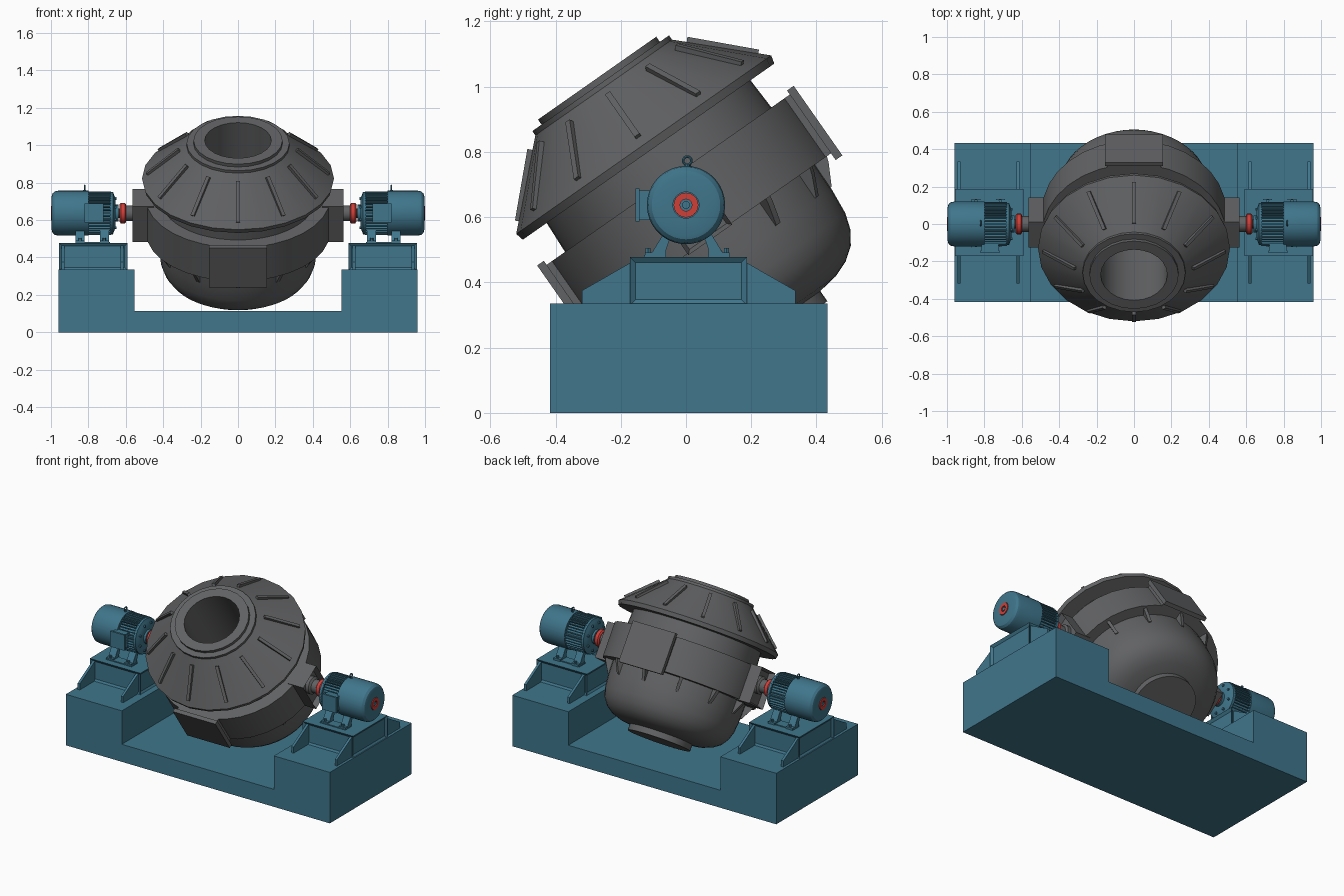
import bpy, bmesh, math
from mathutils import Matrix, Vector

if "Cube" in bpy.data.objects:
    bpy.data.objects.remove(bpy.data.objects["Cube"])

T, S = Matrix.Translation, Matrix.Diagonal
def rot(deg, axis): return Matrix.Rotation(math.radians(deg), 4, axis)

def material(name, rgb):
    m = bpy.data.materials.new(name)
    m.diffuse_color = (*rgb, 1)
    m.use_nodes = True
    m.node_tree.nodes["Principled BSDF"].inputs["Base Color"].default_value = m.diffuse_color
    return m
BLUE = material("machine blue", (0.05, 0.18, 0.26))
GREY = material("dark steel grey", (0.12, 0.122, 0.126))
RED = material("signal red", (0.62, 0.05, 0.04))

AXLE = 0.637
# vessel frame: local z is the tilted drum axis, slightly oval section
TILT = T((0, 0, AXLE)) @ rot(35, 'X')
OVAL = TILT @ S((1, 0.93, 1, 1))
# motor frame: local z runs along world +x
MOTOR = T((0, 0, AXLE)) @ rot(90, 'Y')

def box(bm, lo, hi, mat=Matrix()):
    lo, hi = Vector(lo), Vector(hi)
    size = hi - lo
    r = bmesh.ops.create_cube(bm, size=1, matrix=mat @ T((lo + hi) / 2) @ S((*size, 1)))
    return list({f for v in r['verts'] for f in v.link_faces})

def prism(bm, pts, half, mat=Matrix()):
    """Polygon in local x-z, thickened by half on either side in y."""
    a = [bm.verts.new(mat @ Vector((u, -half, v))) for u, v in pts]
    b = [bm.verts.new(mat @ Vector((u, half, v))) for u, v in pts]
    bm.faces.new(a)
    bm.faces.new(b[::-1])
    for i in range(len(pts)):
        j = (i + 1) % len(pts)
        bm.faces.new((a[j], a[i], b[i], b[j]))

def lathe(bm, prof, segs, mat=Matrix(), closed=False):
    """Revolve (radius, height) points around local z."""
    rings = []
    for r, z in prof:
        if r == 0:
            rings.append([bm.verts.new(mat @ Vector((0, 0, z)))] * segs)
        else:
            rings.append([bm.verts.new(mat @ Vector((r * math.cos(2 * math.pi * k / segs),
                          r * math.sin(2 * math.pi * k / segs), z))) for k in range(segs)])
    pairs = list(zip(rings, rings[1:])) + ([(rings[-1], rings[0])] if closed else [])
    for a, b in pairs:
        for k in range(segs):
            n = (k + 1) % segs
            bm.faces.new(list(dict.fromkeys((a[k], a[n], b[n], b[k]))))

def finish(bm, name, mat, mirror=False):
    bmesh.ops.recalc_face_normals(bm, faces=bm.faces)
    me = bpy.data.meshes.new(name)
    bm.to_mesh(me)
    bm.free()
    me.materials.append(mat)
    ob = bpy.data.objects.new(name, me)
    bpy.context.collection.objects.link(ob)
    bpy.ops.object.select_all(action='DESELECT')
    ob.select_set(True)
    bpy.context.view_layer.objects.active = ob
    bpy.ops.object.shade_smooth_by_angle(angle=math.radians(30))
    if mirror:
        ob.modifiers.new("Mirror", 'MIRROR')
    return ob

# U-shaped base
bm = bmesh.new()
prism(bm, [(-.96, 0), (.96, 0), (.96, .335), (.553, .335), (.553, .115),
           (-.553, .115), (-.553, .335), (-.96, .335)], .425, T((0, .008, 0)))
finish(bm, "base", BLUE)

# motor pedestals with recessed side panels and gussets
bm = bmesh.new()
faces = box(bm, (.59, -.172, .33), (.957, .187, .478))
bmesh.ops.recalc_face_normals(bm, faces=bm.faces)
sides = [f for f in faces if abs(f.normal.z) < .5]
bmesh.ops.inset_individual(bm, faces=sides, thickness=.024, depth=-.012)
for x in (.62, .935):
    for s in (-1, 1):
        prism(bm, [(.17 * s, .33), (.327 * s, .33), (.327 * s, .375), (.17 * s, .465)],
              .008, T((x, .008, 0)) @ rot(90, 'Z'))
finish(bm, "motor_pedestal", BLUE, True)

# vessel lid: cone with mouth flange and open throat
bm = bmesh.new()
lathe(bm, [(.178, .2), (.178, .475), (.238, .475), (.238, .456), (.275, .456), (.275, .44),
           (.513, .226), (.506, .2)], 24, OVAL, closed=True)
finish(bm, "lid_cone", GREY)

# lid ribs
bm = bmesh.new()
for k in range(12):
    prism(bm, [(.302, .40), (.471, .243), (.491, .262), (.322, .420)], .010,
          OVAL @ rot(30 * k, 'Z'))
finish(bm, "lid_ribs", GREY)

# drum with rounded bowl and bottom disc
bm = bmesh.new()
lathe(bm, [(0, -.1), (.178, -.1), (.178, .2), (.41, .2), (.425, -.1), (.423, -.22), (.415, -.30),
           (.398, -.35), (.368, -.392), (.325, -.422), (.27, -.442), (.2, -.452),
           (.2, -.49), (0, -.49)], 48, OVAL)
finish(bm, "drum_bowl", GREY)

# carrying ring round the drum
bm = bmesh.new()
lathe(bm, [(.40, -.125), (.492, -.125), (.492, .095), (.40, .095)], 32, OVAL, closed=True)
finish(bm, "carrying_ring", GREY)

# gussets under the ring
bm = bmesh.new()
for k in range(12):
    prism(bm, [(.41, -.12), (.475, -.12), (.465, -.145), (.428, -.21), (.41, -.21)], .010,
          OVAL @ rot(30 * k, 'Z'))
finish(bm, "ring_gussets", GREY)

# pads on the front and back of the ring
bm = bmesh.new()
for a in (0, 180):
    m = TILT @ rot(a, 'Z')
    box(bm, (-.145, .40, -.125), (.145, .46, .095), m)
    box(bm, (-.155, .455, -.15), (.155, .48, .11), m)
finish(bm, "ring_pads", GREY)

# side brackets holding the trunnions
bm = bmesh.new()
faces = box(bm, (.45, -.082, -.13), (.563, .082, .1), TILT)
bmesh.ops.recalc_face_normals(bm, faces=bm.faces)
outer = [f for f in faces if f.normal.x > .9]
bmesh.ops.inset_individual(bm, faces=outer, thickness=.018, depth=-.035)
finish(bm, "trunnion_bracket", GREY, True)

bm = bmesh.new()
lathe(bm, [(0, .5), (.055, .5), (.055, .55), (.042, .56), (.042, .60), (.025, .60),
           (.025, .655), (0, .655)], 24, MOTOR)
finish(bm, "trunnion_shaft", GREY, True)

# red couplings
bm = bmesh.new()
lathe(bm, [(0, .598), (.046, .598), (.055, .605), (.055, .626), (.046, .634), (0, .634)], 24, MOTOR)
finish(bm, "coupling", RED, True)

# motor body, end bell and fan cover
bm = bmesh.new()
lathe(bm, [(0, .64), (.045, .64), (.045, .655), (.08, .655), (.095, .662), (.113, .668), (.113, .685),
           (.1, .685), (.1, .80), (.12, .80), (.12, .96), (.116, .98), (.105, .992),
           (.09, .996), (.04, .996), (.04, .99), (0, .99)], 36, MOTOR)
finish(bm, "motor_body", BLUE, True)

# cooling fins
bm = bmesh.new()
for k in range(40):
    prism(bm, [(.095, .68), (.117, .68), (.117, .805), (.095, .805)], .0028, MOTOR @ rot(9 * k, 'Z'))
finish(bm, "cooling_fins", BLUE, True)

# end bell bolts
bm = bmesh.new()
for k in range(8):
    lathe(bm, [(0, .65), (.008, .65), (.008, .67), (0, .67)], 6,
          MOTOR @ rot(45 * k + 22.5, 'Z') @ T((.085, 0, 0)))
finish(bm, "end_bell_bolts", BLUE, True)

# red ring on the fan cover with blue centre
bm = bmesh.new()
lathe(bm, [(.018, .988), (.038, .988), (.038, 1.0), (.018, 1.0)], 24, MOTOR, closed=True)
finish(bm, "fan_cover_ring", RED, True)
bm = bmesh.new()
lathe(bm, [(0, .985), (.012, .985), (.012, .998), (0, .998)], 16, MOTOR)
finish(bm, "fan_cover_centre", BLUE, True)

# terminal box on the front of each motor
bm = bmesh.new()
box(bm, (.725, -.145, .592), (.815, -.09, .682))
box(bm, (.718, -.155, .586), (.822, -.142, .688))
finish(bm, "terminal_box", BLUE, True)

# motor feet with hold-down bolts
bm = bmesh.new()
for s in (-1, 1):
    for x in (.715, .845):
        prism(bm, [(s * u, v) for u, v in [(.045, .56), (.075, .546), (.108, .492), (.13, .492),
              (.13, .476), (.065, .476), (.065, .5)]], .024, T((x, .004, 0)) @ rot(90, 'Z'))
        lathe(bm, [(0, .49), (.009, .49), (.009, .505), (0, .505)], 6, T((x, .12 * s + .004, 0)))
    box(bm, (.685, s * .098 - .03, .476), (.87, s * .098 + .03, .484))
finish(bm, "motor_feet", BLUE, True)

# lifting eyes
bm = bmesh.new()
loop = [(.0125 + .004 * math.cos(a * math.pi / 4), .004 * math.sin(a * math.pi / 4)) for a in range(8)]
lathe(bm, loop, 16, T((.82, .004, .773)) @ rot(90, 'Y'), closed=True)
lathe(bm, [(0, .745), (.008, .745), (.008, .762), (0, .762)], 8, T((.82, .004, 0)))
finish(bm, "lifting_eye", BLUE, True)
